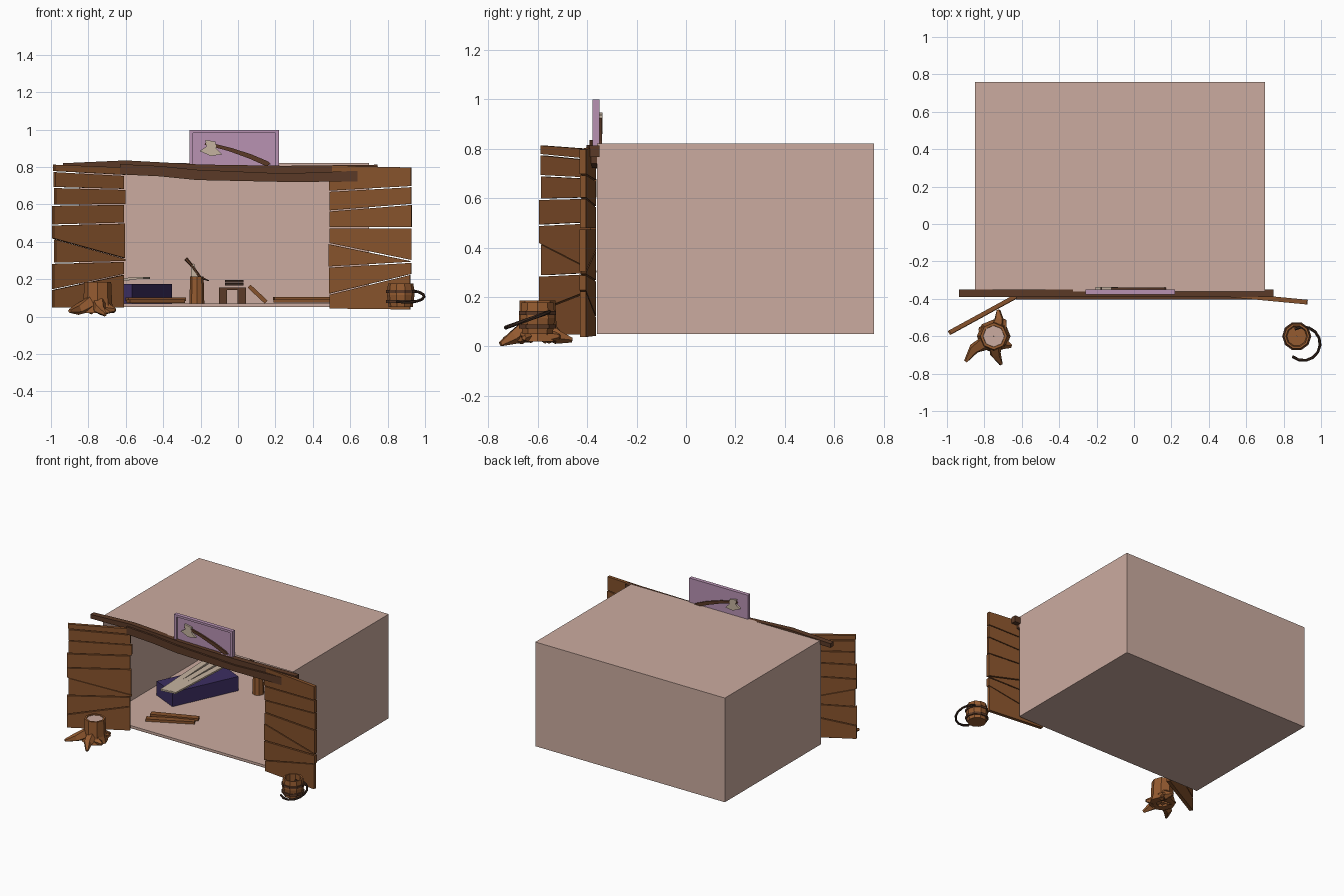
import bpy, bmesh, math, random
from mathutils import Vector, Matrix

if "Cube" in bpy.data.objects:
    bpy.data.objects.remove(bpy.data.objects["Cube"])
random.seed(4)

def material(name, c):
    m = bpy.data.materials.new(name)
    m.diffuse_color = (*c, 1)
    m.use_nodes = True
    m.node_tree.nodes["Principled BSDF"].inputs["Base Color"].default_value = m.diffuse_color
    return m
PLASTER = material("pink_plaster", (.60, .41, .35))
WOOD = material("brown_wood", (.24, .085, .025))
BARK = material("orange_bark", (.30, .105, .03))
BEAM = material("dark_beam_wood", (.105, .042, .02))
DARK = material("dark_iron", (.04, .021, .014))
SIGN = material("mauve_board", (.48, .29, .45))
BLUE = material("indigo_box", (.045, .027, .12))
PALE = material("pale_steel_and_slats", (.56, .45, .35))

def finish(name, bm, mat, fix=True):
    if fix:
        bmesh.ops.recalc_face_normals(bm, faces=bm.faces[:])
    me = bpy.data.meshes.new(name)
    bm.to_mesh(me)
    bm.free()
    me.materials.append(mat)
    ob = bpy.data.objects.new(name, me)
    bpy.context.collection.objects.link(ob)
    return ob

def slab(name, pts, y0, y1, mat):
    """Front outline of (x, z) points extruded from y0 to y1."""
    bm = bmesh.new()
    f = bm.faces.new([bm.verts.new((x, y0, z)) for x, z in pts])
    r = bmesh.ops.extrude_face_region(bm, geom=[f])
    bmesh.ops.translate(bm, vec=(0, y1 - y0, 0), verts=[v for v in r['geom'] if isinstance(v, bmesh.types.BMVert)])
    return finish(name, bm, mat)

def box(name, c, s, mat, rz=0, ry=0):
    bm = bmesh.new()
    M = Matrix.Translation(c) @ Matrix.Rotation(rz, 4, 'Z') @ Matrix.Rotation(ry, 4, 'Y') @ Matrix.Diagonal((*s, 1))
    bmesh.ops.create_cube(bm, size=1, matrix=M)
    return finish(name, bm, mat)

def tube(name, pts, radii, n, mat):
    """Tapered tube through a list of points."""
    bm = bmesh.new()
    pts = [Vector(p) for p in pts]
    rings = []
    for i, p in enumerate(pts):
        d = pts[min(i + 1, len(pts) - 1)] - pts[max(i - 1, 0)]
        q = Vector((0, 0, 1)).rotation_difference(d)
        rings.append([bm.verts.new(p + q @ Vector((radii[i] * math.cos(a), radii[i] * math.sin(a), 0)))
                      for a in [math.tau * k / n for k in range(n)]])
    for a, b in zip(rings, rings[1:]):
        for k in range(n):
            bm.faces.new((a[k], a[(k + 1) % n], b[(k + 1) % n], b[k]))
    bm.faces.new(rings[0])
    bm.faces.new(rings[-1])
    return finish(name, bm, mat)

def lathe(name, c, prof, n, mat):
    """Closed ring profile of (radius, z) turned around c."""
    bm = bmesh.new()
    rings = [[bm.verts.new((c[0] + r * math.cos(math.tau * k / n), c[1] + r * math.sin(math.tau * k / n), z))
              for k in range(n)] for r, z in prof]
    for i in range(len(rings)):
        a, b = rings[i], rings[(i + 1) % len(rings)]
        for k in range(n):
            bm.faces.new((a[k], a[(k + 1) % n], b[(k + 1) % n], b[k]))
    return finish(name, bm, mat)

# room shell, open at the front, with a floor slab
bm = bmesh.new()
bmesh.ops.create_cube(bm, size=1, matrix=Matrix.Translation((-.075, .2, .435)) @ Matrix.Diagonal((1.55, 1.12, .77, 1)))
bmesh.ops.delete(bm, geom=[f for f in bm.faces if f.normal.y < -.5], context='FACES_ONLY')
finish("room_shell", bm, PLASTER, False)
box("room_floor", (-.075, .2, .06), (1.548, 1.118, .018), PLASTER)

# plank doors: crooked seams given as (left z, right z)
def door(name, p0, p1, seams):
    p0, p1 = Vector((*p0, 0)), Vector((*p1, 0))
    d = p1 - p0
    L = d.length
    for i, (a, b) in enumerate(zip(seams, seams[1:])):
        j, k = random.uniform(-.008, .008), random.uniform(-.008, .008)
        g = .003
        ob = slab(f"{name}_plank_{i}", [(j, a[0] + g), (L + k, a[1] + g), (L + k, b[1] - g), (j, b[0] - g)],
                  -.012 + random.uniform(-.002, .002), .012, WOOD)
        ob.matrix_world = Matrix.Translation(p0) @ Matrix.Rotation(math.atan2(d.y, d.x), 4, 'Z')
door("left_door", (-.985, -.58), (-.61, -.375),
     [(.045, .045), (.145, .225), (.285, .295), (.415, .31), (.49, .50), (.595, .60), (.69, .68), (.775, .755), (.815, .80)])
door("right_door", (.485, -.375), (.927, -.417),
     [(.04, .035), (.12, .225), (.265, .29), (.39, .30), (.475, .475), (.565, .60), (.67, .695), (.81, .80)])

# sagging lintel beams: (x, bottom z, top z)
def beam(name, st, y0, y1):
    slab(name, [(x, b) for x, b, t in st] + [(x, t) for x, b, t in reversed(st)], y0, y1, BEAM)
beam("upper_beam", [(-.935, .79, .82), (-.6, .795, .835), (-.2, .775, .813), (.25, .765, .806), (.745, .765, .812)], -.39, -.35)
beam("lower_beam", [(-.63, .76, .815), (-.42, .75, .805), (-.22, .73, .785), (.25, .72, .765), (.66, .722, .78), (.70, .74, .79)], -.403, -.36)

# framed board over the door, with an axe on each face
box("board_panel", (-.02, -.356, .895), (.48, .012, .20), SIGN)
for x in (-.25, .21):
    box("board_frame_side", (x, -.364, .895), (.02, .028, .20), SIGN)
for z in (.99, .80):
    box("board_frame_rail", (-.02, -.364, z), (.48, .028, .016), SIGN)
for side, y0, y1 in (("front", -.376, -.361), ("back", -.351, -.338)):
    slab(side + "_axe_handle", [(-.18, .92), (-.05, .885), (.06, .845), (.15, .805), (.175, .815), (.16, .83), (.07, .868), (-.04, .903), (-.17, .935)],
         y0 + .002, y1 - .002, BEAM)
    slab(side + "_axe_head", [(-.175, .945), (-.12, .935), (-.118, .90), (-.085, .868), (-.145, .858), (-.205, .885), (-.168, .91)], y0, y1, PALE)

# tree stump with spreading roots
S = (-.75, -.60)
lathe("stump_trunk", S, [(.09, .02), (.077, .07), (.072, .185), (.058, .185), (.056, .176), (.04, .02)], 8, BARK)
lathe("stump_cut_face", S, [(.058, .179), (.058, .174), (.001, .174), (.001, .179)], 8, PLASTER)
for i, (x, y, z) in enumerate([(-.9, -.735, .03), (-.71, -.75, .01), (-.655, -.655, .035), (-.725, -.46, .025), (-.69, -.51, .04), (-.83, -.56, .04)]):
    d = Vector((x - S[0], y - S[1], 0))
    m = Vector((*S, 0)) + d * .62
    tube(f"stump_root_{i}", [(S[0] + d.x * .2, S[1] + d.y * .2, .075), (m.x + d.y * .1, m.y - d.x * .1, .038), (x, y, z)],
         [.045, .03, .010], 5, BARK)

# bucket with hoops and a loose ring handle
B = (.87, -.60)
lathe("bucket", B, [(.064, .05), (.074, .115), (.068, .178), (.057, .178), (.06, .115), (.052, .065), (.001, .065), (.001, .05)], 10, BARK)
for z in (.08, .135):
    lathe("bucket_hoop", B, [(.068, z - .008), (.078, z - .008), (.078, z + .008), (.068, z + .008)], 10, BEAM)
arc = [math.radians(a) for a in range(-130, 121, 25)]
tube("bucket_handle", [(.905 + .09 * math.cos(a), -.64 + .09 * math.sin(a), .108 + .032 * math.sin(a)) for a in arc],
     [.008] * len(arc), 6, DARK)

# indigo box with pale slats lying over it
box("indigo_chest", (-.555, .32, .122), (.51, .21, .105), BLUE, rz=math.radians(65))
for i in range(3):
    box(f"pale_slat_{i}", (-.62 + i * .055, .31, .20 + .003 * i), (.045, .64, .012), PALE, rz=math.radians(3 - 3 * i))

# loose floor planks
for i, dy in enumerate((-.03, .02)):
    box(f"left_floor_plank_{i}", (-.44, -.13 + dy, .082 + .01 * i), (.33, .045, .018), WOOD, rz=math.radians(27 - 5 * i))
    box(f"right_floor_plank_{i}", (.34, .35 + dy, .082 + .015 * i), (.30, .05, .016), WOOD, rz=math.radians(8 * i))

# chopping block with a hatchet
tube("chopping_block", [(-.22, .55, .07), (-.22, .55, .215)], [.04, .036], 8, BARK)
tube("hatchet_handle", [(-.20, .55, .205), (-.245, .55, .27), (-.28, .55, .31)], [.008, .008, .011], 6, BEAM)
slab("hatchet_blade", [(-.25, .215), (-.215, .215), (-.235, .285), (-.25, .275)], .545, .555, PALE)
tube("block_twig", [(-.20, .54, .21), (-.155, .54, .192)], [.008, .003], 5, BEAM)

# low crate, leaning board and a dark block
for x in (-.08, .02):
    box("crate_leg", (x, .55, .11), (.045, .14, .08), BEAM)
box("crate_top", (-.03, .55, .148), (.145, .14, .014), BEAM)
box("leaning_board", (.105, .55, .12), (.125, .12, .022), WOOD, ry=math.radians(43))
for z in (.172, .19):
    box("dark_block", (-.02, .55, z), (.10, .08, .013), DARK)
